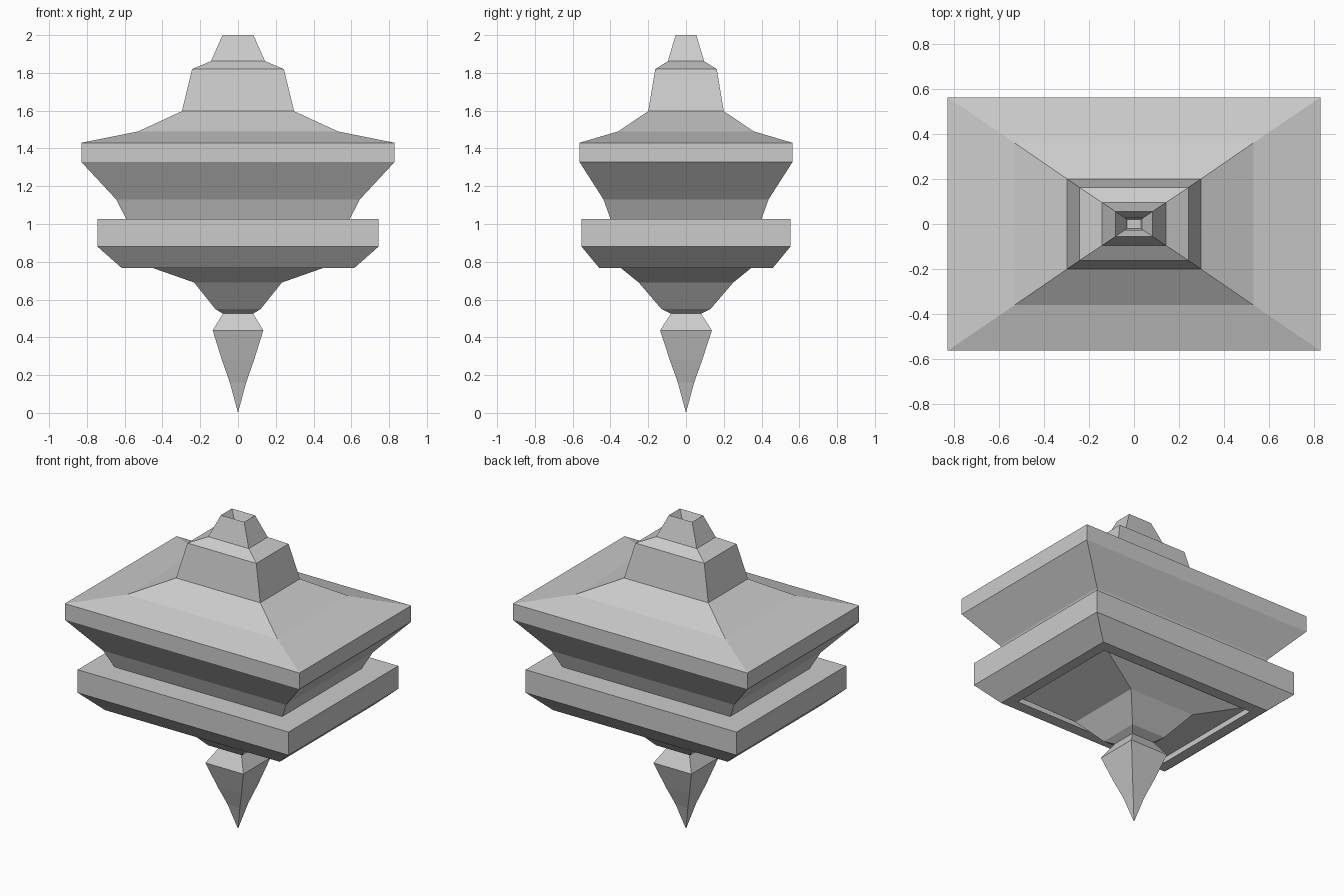
import bpy, bmesh

if "Cube" in bpy.data.objects:
    bpy.data.objects.remove(bpy.data.objects["Cube"])

def rect_loft(name, rings, cap_end=False):
    """Skin a stack of rectangles given as (half_x, half_y, z); zero size makes a point."""
    bm = bmesh.new()
    loops = []
    for hx, hy, z in rings:
        corners = [(0, 0)] if hx == 0 else [(-1, -1), (1, -1), (1, 1), (-1, 1)]
        loops.append([bm.verts.new((sx * hx, sy * hy, z)) for sx, sy in corners])
    for a, b in zip(loops, loops[1:]):
        for i in range(4):
            j = (i + 1) % 4
            if len(b) == 1:
                bm.faces.new((a[i], a[j], b[0]))
            else:
                bm.faces.new((a[i], a[j], b[j], b[i]))
    if cap_end:
        bm.faces.new(loops[-1])
    # all lofts run from top to bottom, so wind the faces outward
    bmesh.ops.reverse_faces(bm, faces=bm.faces[:])
    mesh = bpy.data.meshes.new(name)
    bm.to_mesh(mesh)
    bm.free()
    ob = bpy.data.objects.new(name, mesh)
    bpy.context.collection.objects.link(ob)
    return ob

# hollow socket in the top of the neck, down to its floor
socket = [(0.082, 0.055, 2.0), (0.04, 0.027, 1.93), (0.03, 0.02, 1.86)]
ob = rect_loft("top_socket", socket, cap_end=True)
ob.data.flip_normals()

# stepped neck
rect_loft("neck", [(0.082, 0.055, 2.0), (0.143, 0.096, 1.862),
                   (0.243, 0.163, 1.82), (0.297, 0.2, 1.597)])

# flared roof with slab edge, tapering in below
rect_loft("roof", [(0.297, 0.2, 1.597), (0.53, 0.36, 1.49),
                   (0.828, 0.563, 1.43), (0.828, 0.563, 1.327),
                   (0.645, 0.437, 1.13), (0.592, 0.4, 1.027)])

# lower slab with chamfered underside and shallow recess
rect_loft("lower_slab", [(0.592, 0.4, 1.027), (0.744, 0.553, 1.027),
                         (0.744, 0.553, 0.88), (0.617, 0.46, 0.768),
                         (0.55, 0.388, 0.768), (0.55, 0.388, 0.802)])

# funnel-shaped underside
rect_loft("funnel", [(0.55, 0.388, 0.802), (0.232, 0.25, 0.69),
                     (0.12, 0.13, 0.55), (0.08, 0.08, 0.525)])

# pointed finial
rect_loft("finial", [(0.08, 0.08, 0.525), (0.134, 0.137, 0.437),
                     (0.085, 0.086, 0.28), (0.043, 0.043, 0.16), (0, 0, 0)])
